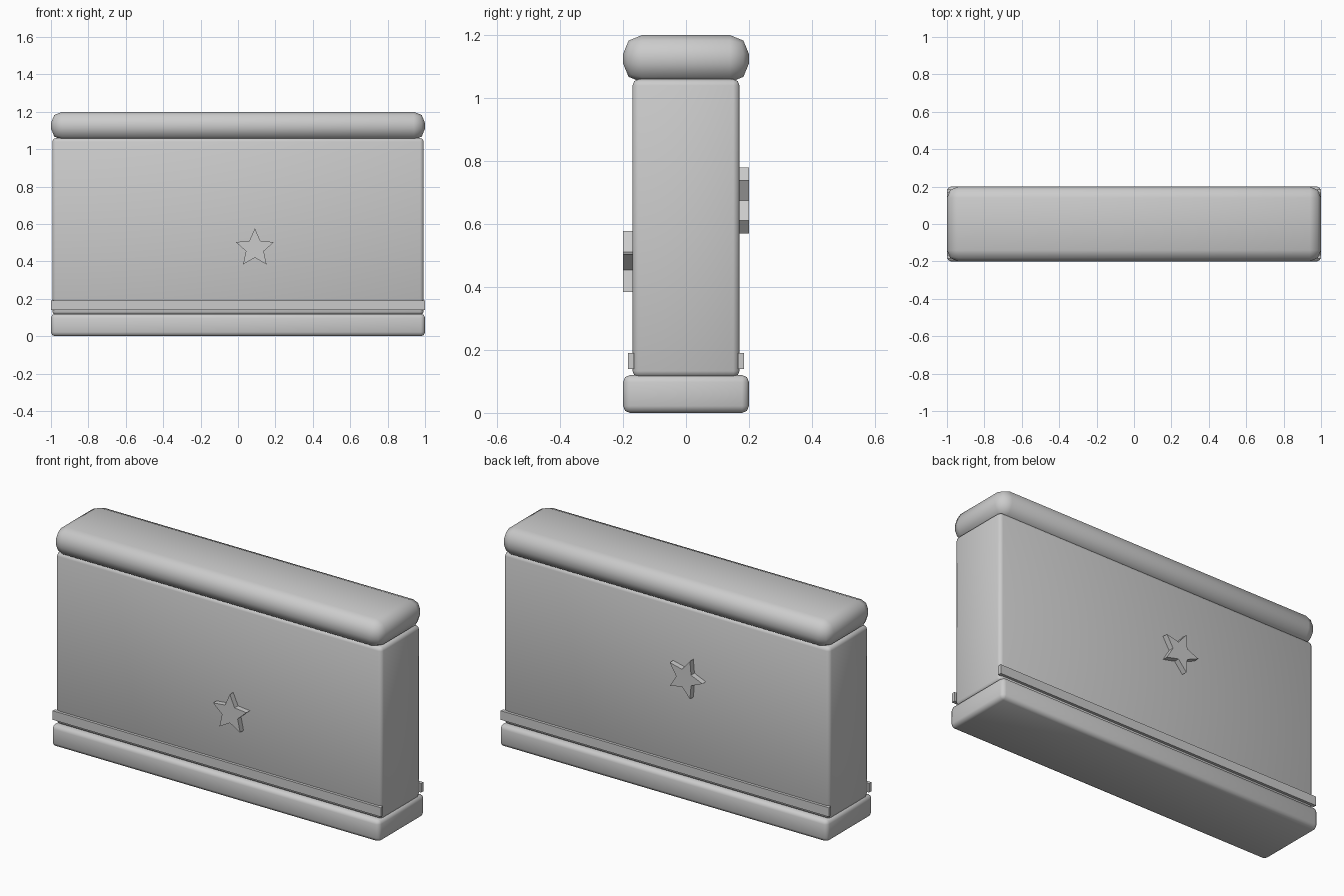
import bpy, bmesh, math

if "Cube" in bpy.data.objects:
    bpy.data.objects.remove(bpy.data.objects["Cube"])

grey = bpy.data.materials.new("light grey")
grey.diffuse_color = (0.6, 0.6, 0.6, 1)
grey.use_nodes = True
grey.node_tree.nodes["Principled BSDF"].inputs["Base Color"].default_value = grey.diffuse_color


def finish(name, bm, smooth=False):
    bmesh.ops.recalc_face_normals(bm, faces=bm.faces)
    me = bpy.data.meshes.new(name)
    bm.to_mesh(me)
    bm.free()
    me.materials.append(grey)
    ob = bpy.data.objects.new(name, me)
    bpy.context.collection.objects.link(ob)
    if smooth:
        bpy.ops.object.select_all(action='DESELECT')
        ob.select_set(True)
        bpy.context.view_layer.objects.active = ob
        bpy.ops.object.shade_smooth_by_angle(angle=math.radians(50))
    return ob


def block(name, x, y, z, bevel=0.0, segments=2):
    """Box spanning the given (low, high) ranges, with rounded edges."""
    bm = bmesh.new()
    bmesh.ops.create_cube(bm, size=1)
    for v in bm.verts:
        v.co = [r[0] + (c + 0.5) * (r[1] - r[0]) for c, r in zip(v.co, (x, y, z))]
    if bevel:
        bmesh.ops.bevel(bm, geom=bm.edges[:], offset=bevel, segments=segments,
                        profile=0.5, affect='EDGES')
    return finish(name, bm, bevel > 0)


def star(name, cx, cz, y0, y1, turn, outer=0.107, inner=0.05):
    """Five-pointed star in the xz plane, extruded from y0 to y1."""
    bm = bmesh.new()
    ring = []
    for i in range(10):
        r = inner if i % 2 else outer
        a = turn + i * math.pi / 5
        ring.append(bm.verts.new((cx + r * math.cos(a), y0, cz + r * math.sin(a))))
    face = bm.faces.new(ring)
    ext = bmesh.ops.extrude_face_region(bm, geom=[face], use_keep_orig=True)
    for v in ext["geom"]:
        if isinstance(v, bmesh.types.BMVert):
            v.co.y = y1
    return finish(name, bm)


# Wall body, plinth and rounded coping
block("wall_body", (-0.993, 0.993), (-0.17, 0.17), (0.113, 1.06), 0.02)
block("base_plinth", (-1, 1), (-0.2, 0.2), (0, 0.12), 0.022)
block("top_coping", (-1, 1), (-0.2, 0.2), (1.05, 1.2), 0.06)

# Thin trim strips along both long sides
for side, s in (("front", -1), ("back", 1)):
    block(side + "_trim_strip", (-1, 1), sorted((s * 0.165, s * 0.185)), (0.14, 0.19))

# Raised stars
star("front_star", 0.09, 0.47, -0.16, -0.2, math.pi / 2)
star("back_star", -0.13, 0.675, 0.16, 0.2, math.pi, 0.11)
